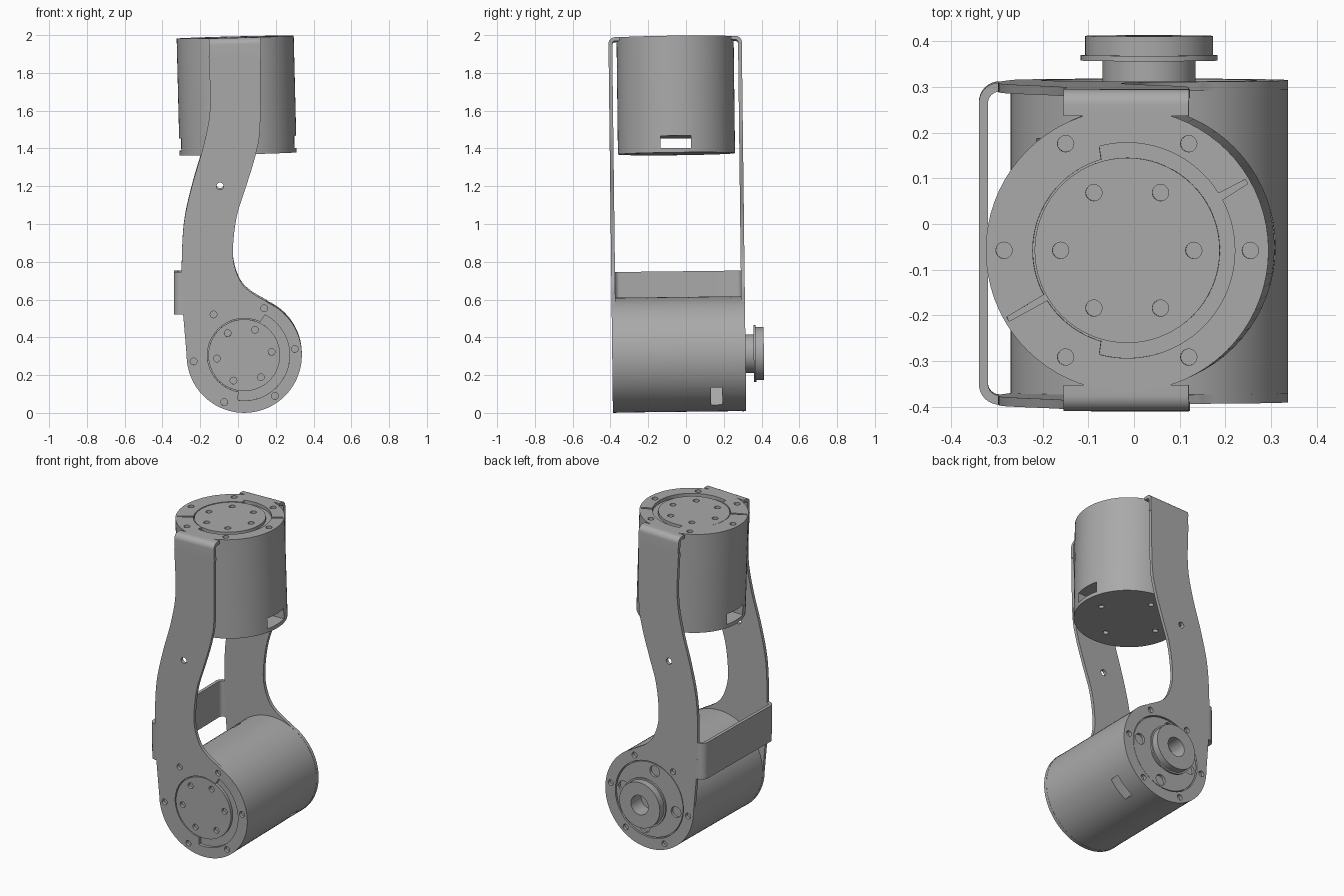
import bpy
import bmesh
from math import cos, sin, radians
from mathutils import Matrix, Vector

if "Cube" in bpy.data.objects:
    bpy.data.objects.remove(bpy.data.objects["Cube"])

grey = bpy.data.materials.new("machined grey")
grey.use_nodes = True
colour = (0.4, 0.4, 0.4, 1)
grey.diffuse_color = colour
grey.node_tree.nodes["Principled BSDF"].inputs["Base Color"].default_value = colour

# The whole assembly leans slightly, the upper motor a little more
LEAN = Matrix.Rotation(0.012, 4, "X")
PIVOT = Vector((-0.015, 0, 1.99))
UPPER = LEAN @ Matrix.Translation(PIVOT) @ Matrix.Rotation(-0.025, 4, "Y") @ Matrix.Translation(-PIVOT)

# Maps outline coordinates and depth onto the model axes
AXES = {
    "x": Matrix(((0, 0, 1, 0), (1, 0, 0, 0), (0, 1, 0, 0), (0, 0, 0, 1))),
    "y": Matrix(((1, 0, 0, 0), (0, 0, 1, 0), (0, 1, 0, 0), (0, 0, 0, 1))),
    "z": Matrix.Identity(4),
}


def arc(c, r, a0, a1, n):
    angles = [radians(a0 + (a1 - a0) * i / n) for i in range(n + 1)]
    return [(c[0] + r * cos(a), c[1] + r * sin(a)) for a in angles]


def circle(c, r, n=72):
    return arc(c, r, 0, 360, n)[:-1]


def holes(c, ring, r, count, start):
    step = 360 / count
    return [circle(p, r, 16) for p in arc(c, ring, start, start + 360 - step, count - 1)]


def smooth(points, n=6):
    """Catmull-Rom curve through the points."""
    pts = [Vector(p) for p in [points[0], *points, points[-1]]]
    out = []
    for a, b, c, d in zip(pts, pts[1:], pts[2:], pts[3:]):
        for i in range(n):
            t = i / n
            out.append((b * 2 + (c - a) * t + (a * 2 - b * 5 + c * 4 - d) * t**2
                        + (b * 3 - a - c * 3 + d) * t**3) / 2)
    return [tuple(p) for p in out] + [points[-1]]


def opening(c, small, wide, start, end, seams=()):
    """Bearing opening that widens over one sector, with radial slits."""
    path = []
    for a in range(start, start + 360):
        r = wide if a <= end else small
        if any(abs((a - s) % 360) in (0, 1, 2) for s in seams):
            r = 0.302
        path.append((c[0] + r * cos(radians(a)), c[1] + r * sin(radians(a))))
    return path


def plate(name, outlines, axis, lo, hi, matrix=LEAN, cutter=None):
    """Extrude an outline, with later outlines as holes, between two depths."""
    curve = bpy.data.curves.new(name, "CURVE")
    curve.dimensions = "2D"
    curve.fill_mode = "BOTH"
    curve.extrude = (hi - lo) / 2
    for outline in outlines:
        spline = curve.splines.new("POLY")
        spline.points.add(len(outline) - 1)
        for point, (u, v) in zip(spline.points, outline):
            point.co = (u, v, 0, 1)
        spline.use_cyclic_u = True
    temp = bpy.data.objects.new(name, curve)
    bpy.context.collection.objects.link(temp)
    mesh = bpy.data.meshes.new_from_object(temp.evaluated_get(bpy.context.evaluated_depsgraph_get()))
    bpy.data.objects.remove(temp)
    mesh.transform(AXES[axis] @ Matrix.Translation((0, 0, (lo + hi) / 2)))
    bm = bmesh.new()
    bm.from_mesh(mesh)
    bmesh.ops.remove_doubles(bm, verts=bm.verts, dist=1e-5)
    bmesh.ops.recalc_face_normals(bm, faces=bm.faces)
    bm.to_mesh(mesh)
    bm.free()
    mesh.name = name
    mesh.materials.clear()
    mesh.materials.append(grey)
    obj = bpy.data.objects.new(name, mesh)
    bpy.context.collection.objects.link(obj)
    if cutter:
        cut = obj.modifiers.new("slot", "BOOLEAN")
        cut.operation = "DIFFERENCE"
        cut.object = cutter
        cut.solver = "EXACT"
        obj.data = bpy.data.meshes.new_from_object(obj.evaluated_get(bpy.context.evaluated_depsgraph_get()))
        obj.modifiers.clear()
        bpy.data.objects.remove(cutter)
    obj.data.transform(matrix)
    bpy.ops.object.select_all(action="DESELECT")
    obj.select_set(True)
    bpy.context.view_layer.objects.active = obj
    bpy.ops.object.shade_smooth_by_angle(angle=radians(30))
    return obj


def slot(matrix):
    bm = bmesh.new()
    bmesh.ops.create_cube(bm, size=1, matrix=matrix)
    mesh = bpy.data.meshes.new("slot_cutter")
    bm.to_mesh(mesh)
    bm.free()
    obj = bpy.data.objects.new("slot_cutter", mesh)
    obj.hide_render = True
    bpy.context.collection.objects.link(obj)
    return obj


FRONT, BACK, SHEET = -0.387, 0.319, 0.02
LOW = (0.033, 0.31)
TOP = (-0.015, -0.034)

# Lower motor, lying along y
lower_slot = slot(Matrix.Translation((LOW[0], 0.163, LOW[1])) @ Matrix.Rotation(radians(49), 4, "Y")
                  @ Matrix.Diagonal((1, 0.06, 0.14, 1)))
plate("lower_motor_body", [circle(LOW, 0.304)], "y", FRONT + SHEET, BACK - SHEET, cutter=lower_slot)
plate("lower_motor_disc", [circle(LOW, 0.19)] + holes(LOW, 0.146, 0.018, 6, 7),
      "y", FRONT + 0.002, FRONT + SHEET)
plate("lower_motor_cap", [circle(LOW, 0.23)] + holes(LOW, 0.185, 0.034, 4, 10),
      "y", BACK - SHEET, BACK - 0.004)

# Stepped hub on the back of the lower motor
for part, radius, lo, hi in (("neck", 0.102, BACK - 0.01, 0.362),
                             ("flange", 0.15, 0.362, 0.374),
                             ("rim", 0.14, 0.374, 0.416)):
    plate("hub_" + part, [circle(LOW, radius), circle(LOW, 0.06, 32)], "y", lo, hi)

# Curved straps whose lower ends wrap the lower motor
left = smooth([(-0.155, 1.89), (-0.148, 1.62), (-0.18, 1.43), (-0.24, 1.22),
               (-0.283, 1.03), (-0.297, 0.84), (-0.296, 0.65), (-0.29, 0.52)])
right = smooth([(0.15, 0.595), (0.06, 0.65), (0.008, 0.71), (-0.024, 0.81), (-0.024, 0.92),
                (-0.003, 1.06), (0.045, 1.21), (0.093, 1.37), (0.117, 1.52), (0.12, 1.89)])
outline = left + arc(LOW, 0.305, 180, 426, 60) + right
pin_hole = circle((-0.095, 1.205), 0.019, 16)
bolts = holes(LOW, 0.27, 0.018, 6, 7)
plate("front_strap", [outline, opening(LOW, 0.195, 0.24, -98, 63), pin_hole] + bolts,
      "y", FRONT, FRONT + SHEET)
plate("back_strap", [outline, circle(LOW, 0.236), pin_hole] + bolts, "y", BACK - SHEET, BACK)

# Side bar with bent ends joining the straps
side, bend = -0.34, 0.045
outer = ([(-0.28, BACK)] + arc((side + bend, BACK - bend), bend, 90, 180, 8)
         + arc((side + bend, FRONT + bend), bend, 180, 270, 8) + [(-0.28, FRONT)])
inner = ([(-0.28, FRONT + SHEET)] + arc((side + bend, FRONT + bend), bend - SHEET, 270, 180, 8)
         + arc((side + bend, BACK - bend), bend - SHEET, 180, 90, 8) + [(-0.28, BACK - SHEET)])
plate("side_bar", [outer + inner], "z", 0.525, 0.75)

# Upper motor, standing upright
upper_slot = slot(Matrix.Translation((0, -0.037, 1.428)) @ Matrix.Diagonal((1, 0.16, 0.065, 1)))
plate("upper_motor_body", [circle(TOP, 0.31)], "z", 1.39, 1.97, UPPER, upper_slot)
plate("upper_motor_base", [circle(TOP, 0.31)] + holes(TOP, 0.2, 0.016, 4, 0), "z", 1.372, 1.39, UPPER)
plate("upper_motor_disc", [circle(TOP, 0.203)] + holes(TOP, 0.146, 0.018, 6, 0), "z", 1.97, 1.988, UPPER)
plate("upper_mount_ring",
      [circle(TOP, 0.31), opening(TOP, 0.207, 0.236, -105, 105, (29, 209))] + holes(TOP, 0.27, 0.018, 6, 0),
      "z", 1.97, 1.99, UPPER)

# Bent tabs carrying the mount ring over to each strap
corner = (FRONT + 0.035, 1.955)
tab = ([(TOP[1] - 0.295, 1.99)] + arc(corner, 0.035, 90, 180, 8)
       + [(FRONT, 1.88), (FRONT + SHEET, 1.88)]
       + arc(corner, 0.015, 180, 90, 8) + [(TOP[1] - 0.295, 1.97)])
plate("front_tab", [tab], "x", -0.155, 0.12, UPPER)
plate("back_tab", [[(2 * TOP[1] - y, z) for y, z in tab]], "x", -0.155, 0.12, UPPER)
